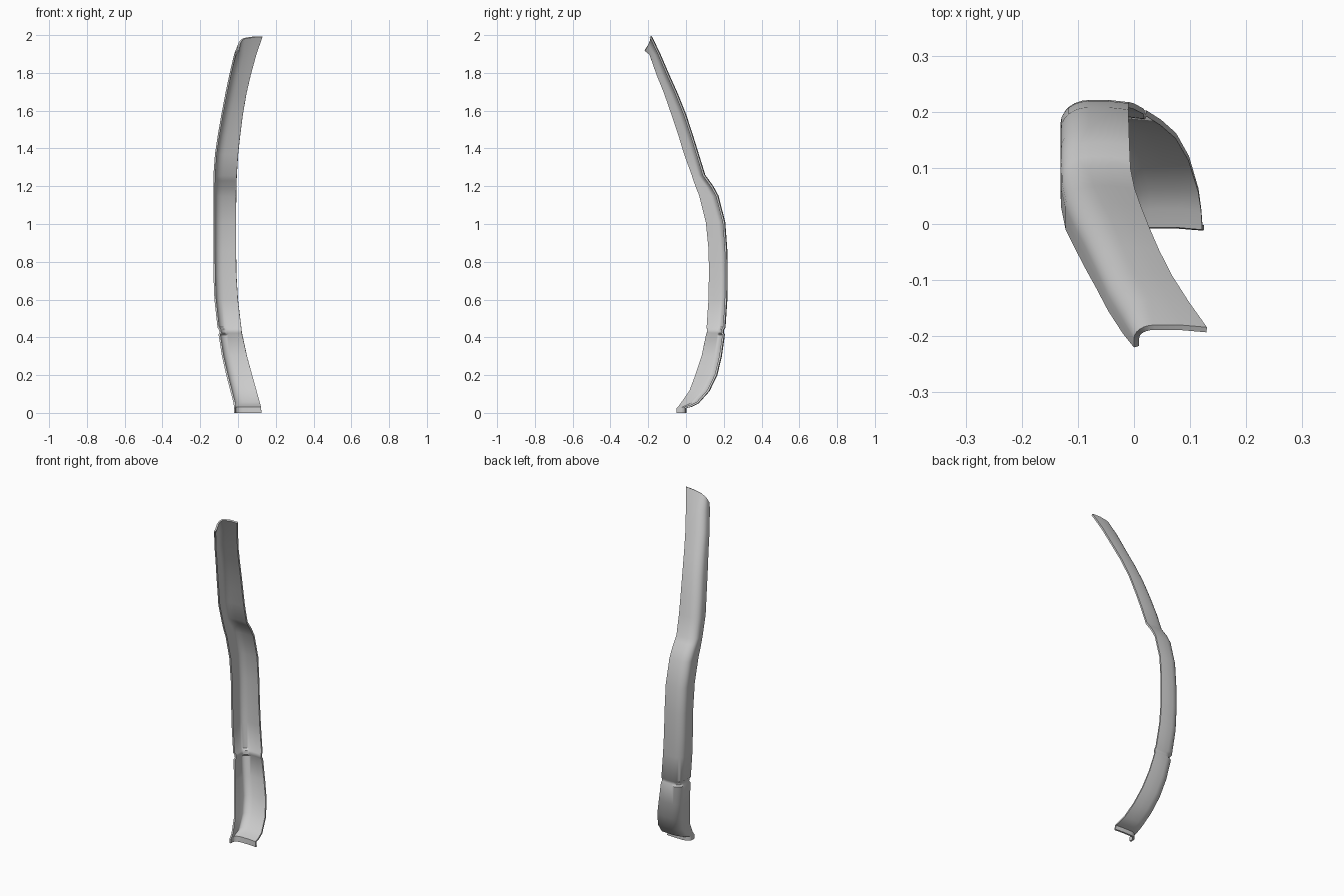
import bpy, bmesh, math

if "Cube" in bpy.data.objects:
    bpy.data.objects.remove(bpy.data.objects["Cube"])

# Stations up the strip: height, side x, free edge x, front edge y, back y
STATIONS = [
    (0.00, -.022, .125, -.050, .002),
    (.025, -.022, .122, -.050, .002),
    (.032, -.022, .120, -.042, .030),
    (.050, -.023, .115, -.028, .067),
    (.115, -.040, .098, .018, .125),
    (.200, -.062, .075, .050, .166),
    (.300, -.085, .048, .083, .190),
    (.415, -.103, .023, .106, .206),
    (.425, -.098, .021, .110, .200),
    (.440, -.100, .019, .111, .201),
    (.450, -.108, .018, .109, .209),
    (.600, -.125, .000, .119, .219),
    (.730, -.130, -.008, .121, .221),
    (.860, -.131, -.010, .120, .219),
    (1.01, -.131, -.010, .105, .208),
    (1.15, -.131, -.009, .070, .172),
    (1.20, -.131, -.008, .050, .145),
    (1.235, -.130, -.007, .038, .120),
    (1.26, -.130, -.006, .030, .102),
    (1.37, -.122, .001, -.010, .068),
    (1.47, -.107, .012, -.040, .037),
    (1.58, -.088, .026, -.077, .001),
    (1.69, -.067, .045, -.115, -.043),
    (1.79, -.046, .068, -.155, -.088),
    (1.90, -.020, .098, -.195, -.135),
]
ARC = 7


def section(z, xl, xr, yf, yb, tilt=0.0):
    """L-shaped outline with a rounded corner: side wall, then back wall."""
    depth = yb - yf
    ry = min(.04, depth * .6)
    rx = min(.05, depth * .9)
    pts = [(xl, yf), (xl, (yf + yb - ry) / 2)]
    for i in range(ARC):
        a = math.pi / 2 * i / (ARC - 1)
        pts.append((xl + rx * (1 - math.cos(a)), yb - ry + ry * math.sin(a)))
    pts += [((xl + rx + xr) / 2, yb), (xr, yb - .004)]
    # the end cut leans up from the front edge to the free edge
    out = []
    for x, y in pts:
        rise = .75 * (y - yf) / depth + .25 * (x - xl) / (xr - xl)
        out.append((x, y, z + tilt * rise))
    return out


# Curved angled strip
rows = [section(*s) for s in STATIONS]
rows.append(section(1.92, .0, .130, -.220, -.180, .08))
bm = bmesh.new()
grid = [[bm.verts.new(p) for p in row] for row in rows]
for a, b in zip(grid, grid[1:]):
    for i in range(len(a) - 1):
        bm.faces.new((a[i], b[i], b[i + 1], a[i + 1]))
bm.normal_update()
side = bm.faces[:][0]
if side.normal.x > 0:
    bmesh.ops.reverse_faces(bm, faces=bm.faces[:])
mesh = bpy.data.meshes.new("curved_angle_strip")
bm.to_mesh(mesh)
bm.free()
strip = bpy.data.objects.new("curved_angle_strip", mesh)
bpy.context.collection.objects.link(strip)

# Sheet thickness, grown inward from the outer skin
mod = strip.modifiers.new("thickness", 'SOLIDIFY')
mod.thickness = .010
mod.offset = -1
bpy.context.view_layer.objects.active = strip
strip.select_set(True)
bpy.ops.object.modifier_apply(modifier=mod.name)
bpy.ops.object.shade_smooth_by_angle(angle=math.radians(40))
